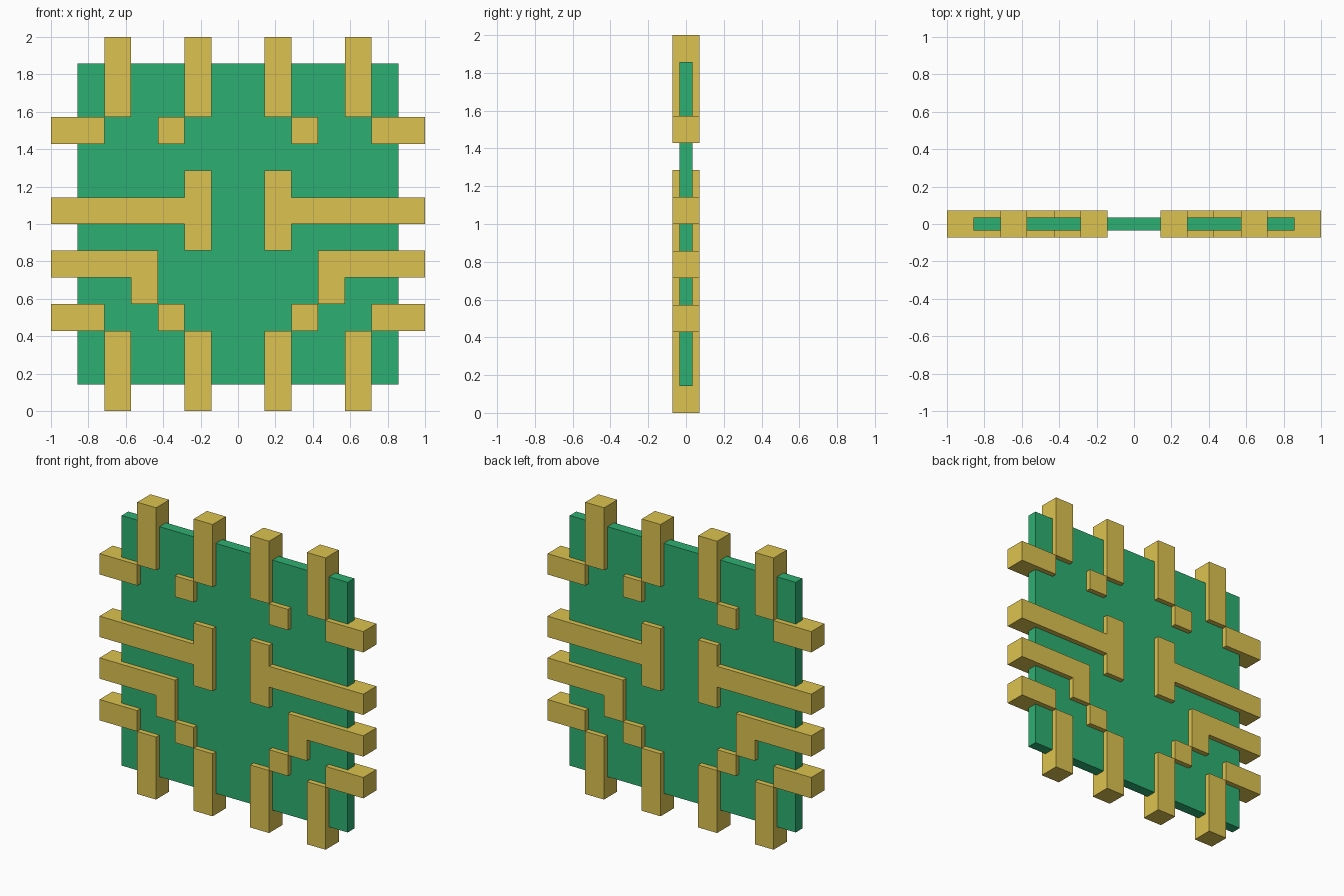
import bpy, bmesh

if "Cube" in bpy.data.objects:
    bpy.data.objects.remove(bpy.data.objects["Cube"])

U = 1 / 7  # grid unit: the model is 14 x 14 units


def material(name, color):
    m = bpy.data.materials.new(name)
    m.diffuse_color = (*color, 1)
    m.use_nodes = True
    m.node_tree.nodes["Principled BSDF"].inputs["Base Color"].default_value = m.diffuse_color
    return m


GREEN = material("board_green", (0.027, 0.43, 0.168))
GOLD = material("contact_gold", (0.72, 0.546, 0.08))


def plate(name, outline, thickness, mat, mirror=True):
    """Extrude an x-z outline (in units) through y, centred on y = 0."""
    bm = bmesh.new()
    face = bm.faces.new([bm.verts.new((x * U, -thickness * U / 2, z * U)) for x, z in outline])
    ext = bmesh.ops.extrude_face_region(bm, geom=[face])
    verts = [v for v in ext["geom"] if isinstance(v, bmesh.types.BMVert)]
    bmesh.ops.translate(bm, verts=verts, vec=(0, thickness * U, 0))
    bmesh.ops.recalc_face_normals(bm, faces=bm.faces)
    mesh = bpy.data.meshes.new(name)
    bm.to_mesh(mesh)
    bm.free()
    mesh.materials.append(mat)
    ob = bpy.data.objects.new(name, mesh)
    bpy.context.collection.objects.link(ob)
    if mirror:
        ob.modifiers.new("mirror", 'MIRROR').use_axis[0] = True
    return ob


def rect(x0, x1, z0, z1):
    return [(x0, z0), (x1, z0), (x1, z1), (x0, z1)]


# circuit board
plate("board", rect(-6, 6, 1, 13), 0.5, GREEN, mirror=False)

# pins on the top and bottom edges
for label, x in (("outer", -5), ("inner", -2)):
    plate(f"top_pin_{label}", rect(x, x + 1, 11, 14), 1, GOLD)
    plate(f"bottom_pin_{label}", rect(x, x + 1, 0, 3), 1, GOLD)

# short side pins and square pads
for label, z in (("upper", 10), ("lower", 3)):
    plate(f"side_pin_{label}", rect(-7, -5, z, z + 1), 1, GOLD)
    plate(f"pad_{label}", rect(-3, -2, z, z + 1), 1, GOLD)

# T-shaped and L-shaped traces
plate("t_trace", [(-7, 7), (-2, 7), (-2, 6), (-1, 6), (-1, 9), (-2, 9), (-2, 8), (-7, 8)], 1, GOLD)
plate("l_trace", [(-7, 5), (-4, 5), (-4, 4), (-3, 4), (-3, 6), (-7, 6)], 1, GOLD)
